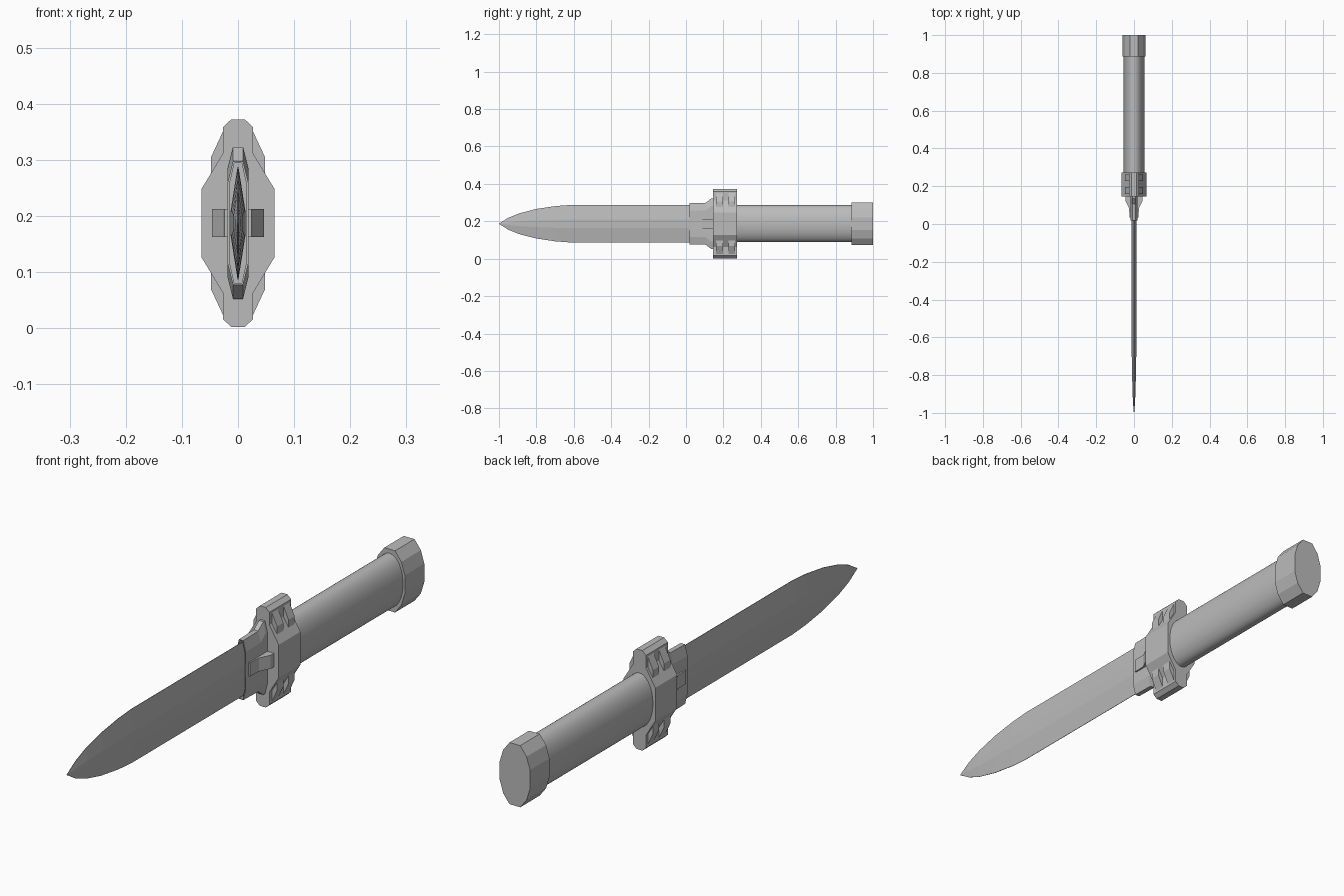
import bpy, bmesh, math

cube = bpy.data.objects.get("Cube")
if cube:
    bpy.data.objects.remove(cube, do_unlink=True)

MID = 0.187  # height of the long axis

steel = bpy.data.materials.new("plain grey")
steel.use_nodes = True
GREY = (0.5, 0.5, 0.5, 1)
steel.diffuse_color = GREY
steel.node_tree.nodes["Principled BSDF"].inputs["Base Color"].default_value = GREY


def loft(name, sections, recess=None):
    """Skin (y, [(x, z above axis), ...]) rings; optionally hollow the front face."""
    bm = bmesh.new()
    rings = [[bm.verts.new((x, y, z + MID)) for x, z in pts] for y, pts in sections]
    n = len(rings[0])
    for a, b in zip(rings, rings[1:]):
        for i in range(n):
            j = (i + 1) % n
            bm.faces.new((a[i], a[j], b[j], b[i]))
    front = bm.faces.new(rings[0])
    bm.faces.new(rings[-1][::-1])
    bmesh.ops.recalc_face_normals(bm, faces=bm.faces[:])
    if recess:
        bmesh.ops.inset_region(bm, faces=[front], thickness=recess, depth=0)
        hole = bmesh.ops.extrude_face_region(bm, geom=[front])
        for v in hole["geom"]:
            if isinstance(v, bmesh.types.BMVert):
                v.co.y += 0.03
        bmesh.ops.delete(bm, geom=[front], context='FACES')
    bmesh.ops.recalc_face_normals(bm, faces=bm.faces[:])
    mesh = bpy.data.meshes.new(name)
    bm.to_mesh(mesh)
    bm.free()
    mesh.materials.append(steel)
    obj = bpy.data.objects.new(name, mesh)
    bpy.context.collection.objects.link(obj)
    return obj


def four_way(quarter):
    """Mirror a quarter outline, listed from top to side, into a closed ring."""
    right = quarter + [(x, -z) for x, z in reversed(quarter)]
    return right + [(-x, z) for x, z in reversed(right)]


def ellipse(rx, rz, n=48):
    return [(rx * math.cos(2 * math.pi * i / n), rz * math.sin(2 * math.pi * i / n))
            for i in range(n)]


# Blade: double-edged with a narrow flat along the middle
def blade_ring(y, h, t):
    return y, four_way([(0.0008, h), (t, h * 0.23)])


loft("blade", [blade_ring(*r) for r in (
    (-1.0, 0.0008, 0.0009), (-0.95, 0.032, 0.005), (-0.89, 0.056, 0.008),
    (-0.8, 0.079, 0.010), (-0.7, 0.094, 0.012), (-0.62, 0.1, 0.013),
    (0.08, 0.1, 0.013))])


# Collar: hollow mouth, flaring towards the guard
def collar_ring(y, h):
    return y, four_way([(0.009, h), (0.019, h - 0.04)])


loft("collar", [collar_ring(0.018, 0.110), collar_ring(0.105, 0.112),
                collar_ring(0.135, 0.135), collar_ring(0.15, 0.135)], recess=0.004)

# Guard plate
plate = four_way([(0.012, 0.185), (0.027, 0.171), (0.027, 0.124), (0.065, 0.061)])
loft("guard", [(0.145, plate), (0.272, plate)])

# Paired lugs on the four shoulders of the guard
for side, x in (("left", 1), ("right", -1)):
    for level, z in (("upper", 1), ("lower", -1)):
        outline = [(x * a, z * b) for a, b in (
            (0.02, 0.163), (0.027, 0.163), (0.048, 0.118), (0.048, 0.08), (0.02, 0.08))]
        for place, y0, y1 in (("front", 0.16, 0.197), ("rear", 0.227, 0.262)):
            loft(f"{side}_{level}_{place}_lug", [(y0, outline), (y1, outline)])

# Side clips bending outwards from the collar to the guard
for side, s in (("left", 1), ("right", -1)):
    def clip_ring(y, inner, outer):
        return y, [(s * inner, -0.025), (s * outer, -0.025),
                   (s * outer, 0.025), (s * inner, 0.025)]
    loft(f"{side}_clip", [clip_ring(0.035, 0.015, 0.024), clip_ring(0.085, 0.015, 0.026),
                          clip_ring(0.125, 0.018, 0.046), clip_ring(0.15, 0.018, 0.046)])

# Oval grip, smooth shaded
grip = loft("grip", [(0.265, ellipse(0.055, 0.099)), (0.89, ellipse(0.055, 0.099))])
bpy.ops.object.select_all(action='DESELECT')
grip.select_set(True)
bpy.context.view_layer.objects.active = grip
bpy.ops.object.shade_smooth_by_angle(angle=math.radians(35))

# Faceted pommel
cap = four_way([(0.022, 0.114), (0.048, 0.08), (0.062, 0.034)])
loft("pommel", [(0.886, cap), (1.0, cap)])
